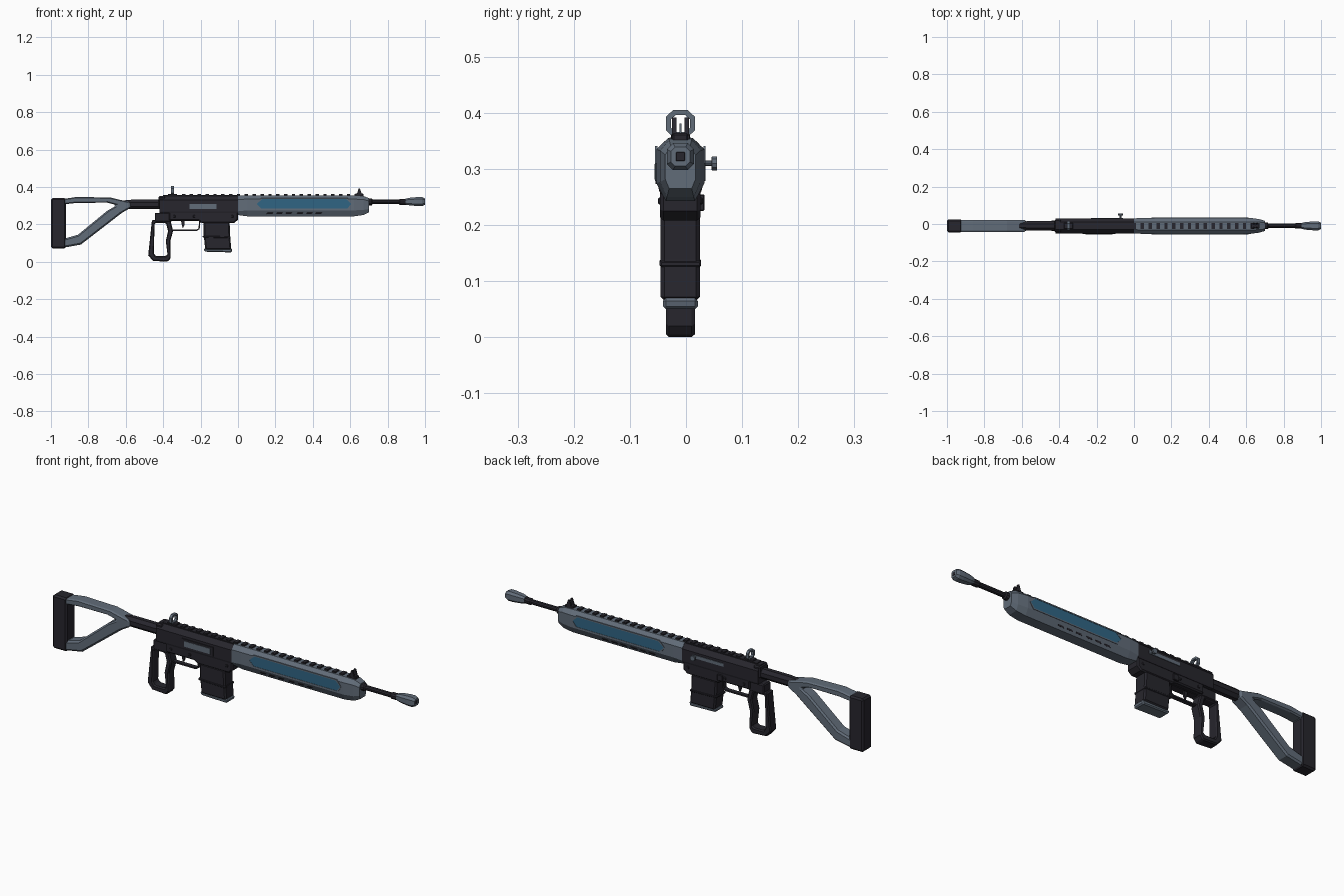
import bpy, bmesh, math
from mathutils import Vector

cube = bpy.data.objects.get("Cube")
if cube:
    bpy.data.objects.remove(cube, do_unlink=True)

CY = -0.01  # centre plane of the body


def material(name, rgb):
    m = bpy.data.materials.new(name)
    m.use_nodes = True
    m.diffuse_color = (*rgb, 1)
    bsdf = m.node_tree.nodes["Principled BSDF"]
    bsdf.inputs["Base Color"].default_value = (*rgb, 1)
    bsdf.inputs["Roughness"].default_value = 0.6
    return m


DARK = material("near_black", (0.02, 0.019, 0.026))
GREY = material("slate_grey", (0.12, 0.15, 0.19))
BLUE = material("panel_blue", (0.03, 0.13, 0.23))


def finish(name, bm, mat, bevel=0):
    bmesh.ops.recalc_face_normals(bm, faces=bm.faces)
    me = bpy.data.meshes.new(name)
    bm.to_mesh(me)
    bm.free()
    me.materials.append(mat)
    ob = bpy.data.objects.new(name, me)
    bpy.context.collection.objects.link(ob)
    if bevel:
        mod = ob.modifiers.new("chamfer", "BEVEL")
        mod.width = bevel
        mod.segments = 1
        mod.limit_method = "ANGLE"
        mod.angle_limit = math.radians(50)
    return ob


def loft(name, loops, mat, bevel=0, close=False):
    """Skin loops of points; cap the ends, or join last to first."""
    bm = bmesh.new()
    rows = [[bm.verts.new(p) for p in loop] for loop in loops]
    n = len(rows[0])
    pairs = list(zip(rows, rows[1:])) + ([(rows[-1], rows[0])] if close else [])
    for a, b in pairs:
        for i in range(n):
            j = (i + 1) % n
            bm.faces.new((a[i], a[j], b[j], b[i]))
    if not close:
        bm.faces.new(rows[0])
        bm.faces.new(rows[-1])
    return finish(name, bm, mat, bevel)


def side_prism(name, pts, half, mat, y=CY, bevel=0):
    return loft(name, [[(x, y + s * half, z) for x, z in pts] for s in (-1, 1)], mat, bevel)


def side_ring(name, outer, inner, half, mat, y=CY, bevel=0):
    loops = [[(x, y + s * half, z) for x, z in pts]
             for pts, s in ((outer, -1), (outer, 1), (inner, 1), (inner, -1))]
    return loft(name, loops, mat, bevel, close=True)


def box(name, x0, x1, z0, z1, half, mat, y=CY, bevel=0):
    return side_prism(name, [(x0, z0), (x1, z0), (x1, z1), (x0, z1)], half, mat, y, bevel)


def turned(name, profile, z, mat, sides=8, y=CY):
    """Faceted bar along x from (x, radius) pairs."""
    angles = [math.tau * (i + 0.5) / sides for i in range(sides)]
    return loft(name, [[(x, y + r * math.cos(a), z + r * math.sin(a)) for a in angles]
                       for x, r in profile], mat)


def body_section(x, top, mid, low, z_low, z_mid, z_side, z_top):
    right = [(low, z_low), (mid, z_mid), (mid, z_side), (top, z_top)]
    left = [(-w, z) for w, z in reversed(right)]
    return [(x, CY + w, z) for w, z in right + left]


# Stock: butt pad, open frame and connecting tube
box("butt_pad", -1, -0.92, 0.072, 0.34, 0.035, DARK, bevel=0.008)
side_ring("stock_frame",
          [(-.94, .335), (-.86, .347), (-.68, .343), (-.575, .318), (-.575, .288),
           (-.62, .262), (-.84, .092), (-.94, .074)],
          [(-.925, .308), (-.86, .315), (-.70, .316), (-.655, .305), (-.66, .295),
           (-.70, .272), (-.855, .145), (-.925, .125)], 0.032, GREY, bevel=0.01)
turned("stock_tube", [(-.62, .022), (-.57, .027), (-.41, .027)], 0.307, DARK)

# Receiver
loft("upper_receiver", [body_section(x, .02, .04, .038, .262, .27, .33, .352)
                        for x in (-.42, .0)], DARK)
side_prism("lower_receiver", [(-.37, .27), (-.37, .22), (-.21, .22), (-.2, .208),
                              (-.02, .208), (0, .225), (0, .27)], .036, DARK, bevel=.006)
box("grip_mount", -.445, -.355, .212, .262, .028, DARK, bevel=.005)
box("receiver_rail", -.4, .0, .345, .356, .019, DARK)
box("rear_block", -.425, -.39, .29, .35, .034, DARK, bevel=.006)

# Ejection cover and bolt slot
box("ejection_frame", -.275, -.10, .273, .318, .003, DARK, y=CY - .041)
box("ejection_cover", -.26, -.115, .281, .309, .004, GREY, y=CY - .042)
box("bolt_slot", -.23, -.06, .302, .318, .002, GREY, y=CY + .041)
for side in (-1, 1):
    for k, (x, z) in enumerate([(-.34, .243), (-.235, .243), (-.03, .243)]):
        box(f"receiver_pin_{k}_{side}", x - .006, x + .006, z - .006, z + .006,
            .003, DARK, y=CY + side * .037, bevel=.002)
box("magazine_release", -.225, -.195, .225, .255, .005, DARK, y=CY + .038, bevel=.002)


# Charging handle: thin stem and round knob pointing to +y
def handle_loop(y, r):
    return [(-.073 + r * math.cos(math.tau * i / 10), y, .31 + r * math.sin(math.tau * i / 10))
            for i in range(10)]


loft("charging_handle", [handle_loop(.025, .005), handle_loop(.045, .005),
                         handle_loop(.046, .013), handle_loop(.055, .013)], GREY)

# Grip, trigger guard and trigger
side_ring("grip",
          [(-.46, .224), (-.362, .224), (-.347, .165), (-.362, .11), (-.36, .02),
           (-.375, 0), (-.455, .005), (-.48, .035)],
          [(-.446, .207), (-.385, .207), (-.374, .165), (-.386, .11), (-.377, .04),
           (-.385, .03), (-.44, .03), (-.45, .045)], .026, DARK, bevel=.006)
side_ring("trigger_guard", [(-.37, .225), (-.2, .225), (-.205, .175), (-.22, .165), (-.37, .165)],
          [(-.362, .217), (-.208, .217), (-.211, .178), (-.222, .172), (-.362, .172)], .011, DARK)
side_prism("trigger", [(-.305, .22), (-.285, .22), (-.287, .195), (-.295, .178), (-.3, .195)],
           .005, DARK)

# Magazine
side_prism("magazine", [(-.185, .215), (-.045, .215), (-.042, .14), (-.036, .065),
                        (-.175, .065), (-.183, .14)], .035, DARK, bevel=.007)
side_prism("magazine_band", [(-.19, .14), (-.04, .136), (-.039, .125), (-.189, .129)],
           .037, DARK, bevel=.003)
side_prism("magazine_base", [(-.184, .07), (-.03, .07), (-.034, .05), (-.178, .054)],
           .031, GREY, bevel=.005)

# Handguard
loft("handguard", [body_section(0, .02, .04, .025, .25, .27, .333, .354),
                   body_section(.05, .022, .043, .026, .243, .275, .335, .355),
                   body_section(.62, .022, .043, .026, .243, .275, .335, .355),
                   body_section(.67, .02, .036, .024, .25, .277, .333, .352),
                   body_section(.70, .017, .027, .02, .265, .282, .325, .34)], GREY)


def panel(grow):
    return [(.10 - grow, .31), (.13 - grow, .335 + grow), (.58 + grow, .335 + grow),
            (.605 + grow, .31), (.585 + grow, .285 - grow), (.125 - grow, .285 - grow)]


for side in (-1, 1):
    tag = "right" if side < 0 else "left"
    side_ring("panel_frame_" + tag, panel(.006), panel(0), .002, GREY, y=CY + side * .043)
    side_prism("blue_panel_" + tag, panel(.001), .001, BLUE, y=CY + side * .0425)
    # Slanted vents on the lower flank
    for k, x in enumerate((.17, .22, .27, .33, .38, .43)):
        vent = side_prism(f"vent_{tag}_{k}", [(-.018, -.004), (.012, -.004), (.018, .004),
                                              (-.012, .004)], .002, DARK, y=0)
        vent.location = (x, CY + side * .0345, .259)
        vent.rotation_euler.x = -side * .49

# Rail teeth along the top
for k in range(23):
    x = -.30 + k * .042
    box(f"rail_tooth_{k}", x, x + .018, .35, .362, .016, DARK)

# Barrel and muzzle
turned("barrel", [(.68, .02), (.715, .018), (.72, .012), (.86, .012), (.865, .016),
                  (.905, .016)], .32, DARK, sides=10)


def muzzle_loop(x, r):
    c = r * .55
    pts = [(r, -c), (r, c), (c, r), (-c, r), (-r, c), (-r, -c), (-c, -r), (c, -r)]
    return [(x, CY + a, .322 + b) for a, b in pts]


loft("muzzle", [muzzle_loop(x, r) for x, r in
                ((.895, .015), (.915, .02), (.96, .024), (.985, .024), (.999, .017))], GREY)
box("muzzle_bore", .99, 1.0, .312, .332, .01, DARK, bevel=.003)


# Rear sight: octagonal ring on a dark foot
def ring_loop(x, w, h):
    pts = [(w, -.5 * h), (w, .5 * h), (.5 * w, h), (-.5 * w, h),
           (-w, .5 * h), (-w, -.5 * h), (-.5 * w, -h), (.5 * w, -h)]
    return [(x, CY + a, .381 + b) for a, b in pts]


loft("rear_sight_ring", [ring_loop(-.357, .026, .024), ring_loop(-.343, .026, .024),
                         ring_loop(-.343, .017, .015), ring_loop(-.357, .017, .015)],
     GREY, close=True)
box("rear_sight_foot", -.375, -.325, .345, .363, .017, DARK, bevel=.003)

# Front sight: foot, two wings and a centre post
box("front_sight_foot", .625, .67, .345, .364, .014, DARK, bevel=.003)
for side in (-1, 1):
    side_prism(f"front_sight_wing_{side}", [(.635, .36), (.662, .36), (.656, .38), (.652, .392),
                                            (.645, .392)], .004, DARK, y=CY + side * .011)
box("front_sight_post", .645, .651, .36, .381, .002, GREY)
